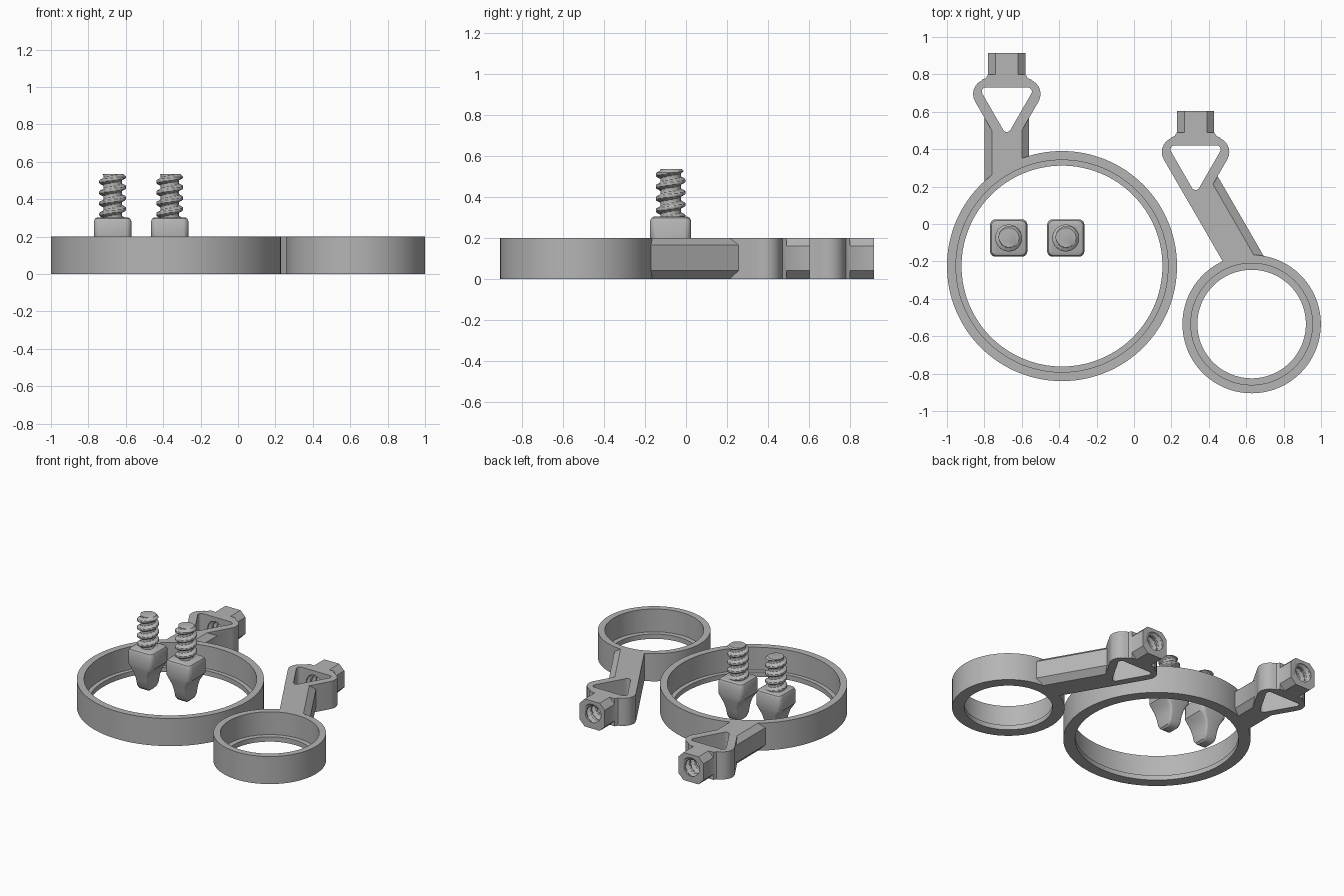
import bpy, bmesh, math
from mathutils import Matrix, Vector

if "Cube" in bpy.data.objects:
    bpy.data.objects.remove(bpy.data.objects["Cube"], do_unlink=True)

H = 0.2          # plate height
LOW, HIGH = 0.04, 0.165   # chamfer heights on the arms

grey = bpy.data.materials.new("plain grey")
grey.use_nodes = True
grey.diffuse_color = (0.46, 0.46, 0.46, 1)
grey.node_tree.nodes["Principled BSDF"].inputs["Base Color"].default_value = (0.46, 0.46, 0.46, 1)


def make(name, bm):
    bmesh.ops.recalc_face_normals(bm, faces=bm.faces)
    mesh = bpy.data.meshes.new(name)
    bm.to_mesh(mesh)
    bm.free()
    mesh.materials.append(grey)
    ob = bpy.data.objects.new(name, mesh)
    bpy.context.collection.objects.link(ob)
    return ob


def loft(name, loops, closed=False, matrix=None):
    """Skin equal loops of points; cap the ends, or close the last loop to the first."""
    bm = bmesh.new()
    rows = [[bm.verts.new(p) for p in loop] for loop in loops]
    pairs = list(zip(rows, rows[1:])) + ([(rows[-1], rows[0])] if closed else [])
    n = len(rows[0])
    for a, b in pairs:
        for i in range(n):
            j = (i + 1) % n
            bm.faces.new((a[i], a[j], b[j], b[i]))
    if not closed:
        bm.faces.new(rows[0])
        bm.faces.new(rows[-1])
    if matrix:
        bm.transform(matrix)
    return make(name, bm)


def boolean(target, tool, operation):
    mod = target.modifiers.new(operation, "BOOLEAN")
    mod.operation, mod.object, mod.solver = operation, tool, "EXACT"
    deps = bpy.context.evaluated_depsgraph_get()
    mesh = bpy.data.meshes.new_from_object(target.evaluated_get(deps))
    target.modifiers.clear()
    target.data = mesh
    bpy.data.objects.remove(tool, do_unlink=True)


def smooth(ob):
    ob.data.shade_smooth()
    ob.data.set_sharp_from_angle(angle=math.radians(32))


def rounded(points, radii, steps=8):
    """Round each corner of a convex polygon."""
    out = []
    for i, (p, r) in enumerate(zip(points, radii)):
        p = Vector(p)
        a = (Vector(points[i - 1]) - p).normalized()
        b = (Vector(points[(i + 1) % len(points)]) - p).normalized()
        half = a.angle(b) / 2
        centre = p + (a + b).normalized() * r / math.sin(half)
        start = p + a * r / math.tan(half) - centre
        end = p + b * r / math.tan(half) - centre
        turn = start.angle_signed(end)
        for k in range(steps + 1):
            out.append(centre + Matrix.Rotation(-turn * k / steps, 2) @ start)
    return out


def prism(name, outline, z0=0, z1=H):
    return loft(name, [[(x, y, z) for x, y in outline] for z in (z0, z1)])


def threaded_rod(name, root, crest, length, matrix):
    """Rod along z with a right-hand helical ridge and tapered ends."""
    pitch, rows, seg = 0.058, int(length * 240), 40
    loops = []
    for i in range(rows + 1):
        z = length * i / rows
        limit = root + 0.005 + min(z, length - z)
        loop = []
        for k in range(seg):
            a = math.tau * k / seg
            wave = 0.5 + 0.5 * math.cos(math.tau * z / pitch - a)
            ridge = min(1, max(0, wave * 1.7 - 0.45))
            r = min(root + (crest - root) * ridge, limit)
            loop.append((r * math.cos(a), r * math.sin(a), z))
        loops.append(loop)
    return loft(name, loops, matrix=matrix)


def ring(name, x, y, outer, bore, lip):
    """Retaining ring with a small ledge at the bottom of its bore."""
    profile = [(outer, 0), (outer, H), (bore, H), (bore, 0.035), (lip, 0.035), (lip, 0)]
    seg = 128
    loops = [[(x + r * math.cos(math.tau * k / seg), y + r * math.sin(math.tau * k / seg), z)
              for r, z in profile] for k in range(seg)]
    return loft(name, loops, closed=True)


def holder(name, ring_ob, arm_narrow, arm_wide, cx, cy):
    """Join ring, chamfered arm, triangular eye and threaded socket."""
    arm = loft("arm", [[(x, y, z) for x, y in outline] for z, outline in
                       ((0, arm_narrow), (LOW, arm_wide), (HIGH, arm_wide), (H, arm_narrow))])
    eye = prism("eye", [(cx + x, cy + y) for x, y in rounded(
        [(-0.239, 0.075), (0.239, 0.075), (0, -0.339)], [0.08, 0.08, 0.03])])
    # octagonal socket block
    s, c = 0.1, 0.06
    octagon = [(-s, -c), (-c, -s), (c, -s), (s, -c), (s, c), (c, s), (-c, s), (-s, c)]
    socket = loft("socket", [[(cx + x, cy + y, H / 2 + z) for x, z in octagon]
                             for y in (0.05, 0.215)])
    # flared foot where the socket meets the eye
    foot = prism("foot", [(cx + x, cy + y) for x, y in
                          ((-0.135, 0.07), (0.135, 0.07), (0.112, 0.08), (0.1, 0.1),
                           (-0.1, 0.1), (-0.112, 0.08))])
    for part in (eye, socket, foot, ring_ob):
        boolean(arm, part, "UNION")
    hole = prism("hole", [(cx + x, cy + y) for x, y in rounded(
        [(-0.15, 0.03), (0.15, 0.03), (0, -0.23)], [0.022] * 3)], -0.1, 0.3)
    boolean(arm, hole, "DIFFERENCE")
    bore = threaded_rod("bore", 0.056, 0.076, 0.24, Matrix.Translation((cx, cy, H / 2))
                        @ Matrix.Rotation(-math.pi / 2, 4, "X"))
    boolean(arm, bore, "DIFFERENCE")
    arm.name = name
    smooth(arm)


# large holder with straight arm
x1, y1 = -0.68, 0.70


def straight(w):
    return [(x1 - w, 0.265 - w * 0.55), (x1 + w, 0.265 + w * 0.55), (x1 + w, 0.57), (x1 - w, 0.57)]


holder("large_ring_holder", ring("large_ring", -0.385, -0.225, 0.615, 0.567, 0.537),
       straight(0.08), straight(0.118), x1, y1)

# small holder with slanted arm
across, along = Vector((0.866, 0.5)), Vector((0.5, -0.866))


def slanted(right, end):
    return [across * n + along * t for n, t in ((0.311, 0), (right, 0), (right, end), (0.311, 0.425))]


holder("small_ring_holder", ring("small_ring", 0.629, -0.535, 0.37, 0.325, 0.29),
       slanted(0.472, 0.49), slanted(0.515, 0.515), 0.329, 0.39)


# threaded pegs: waisted foot, square collar, screw
def section(x, y, z, hx, hy):
    r = min(hx, hy) * 0.3
    pts = rounded([(-hx, -hy), (-hx, hy), (hx, hy), (hx, -hy)], [r] * 4, 4)
    return [(x + p.x, y + p.y, z) for p in pts]


FOOT = [(0, 0.03, 0.03), (0.012, 0.042, 0.05), (0.035, 0.047, 0.065), (0.09, 0.05, 0.078),
        (0.13, 0.06, 0.088), (0.165, 0.082, 0.096), (0.19, 0.1, 0.1), (0.282, 0.1, 0.1),
        (0.297, 0.093, 0.093), (0.303, 0.082, 0.082)]
for side, px in (("right", -0.67), ("left", -0.365)):
    peg = loft(side + "_peg", [section(px, -0.075, *row) for row in FOOT])
    smooth(peg)
    screw = threaded_rod(side + "_screw", 0.05, 0.072, 0.245,
                         Matrix.Translation((px, -0.075, 0.29)))
    smooth(screw)
